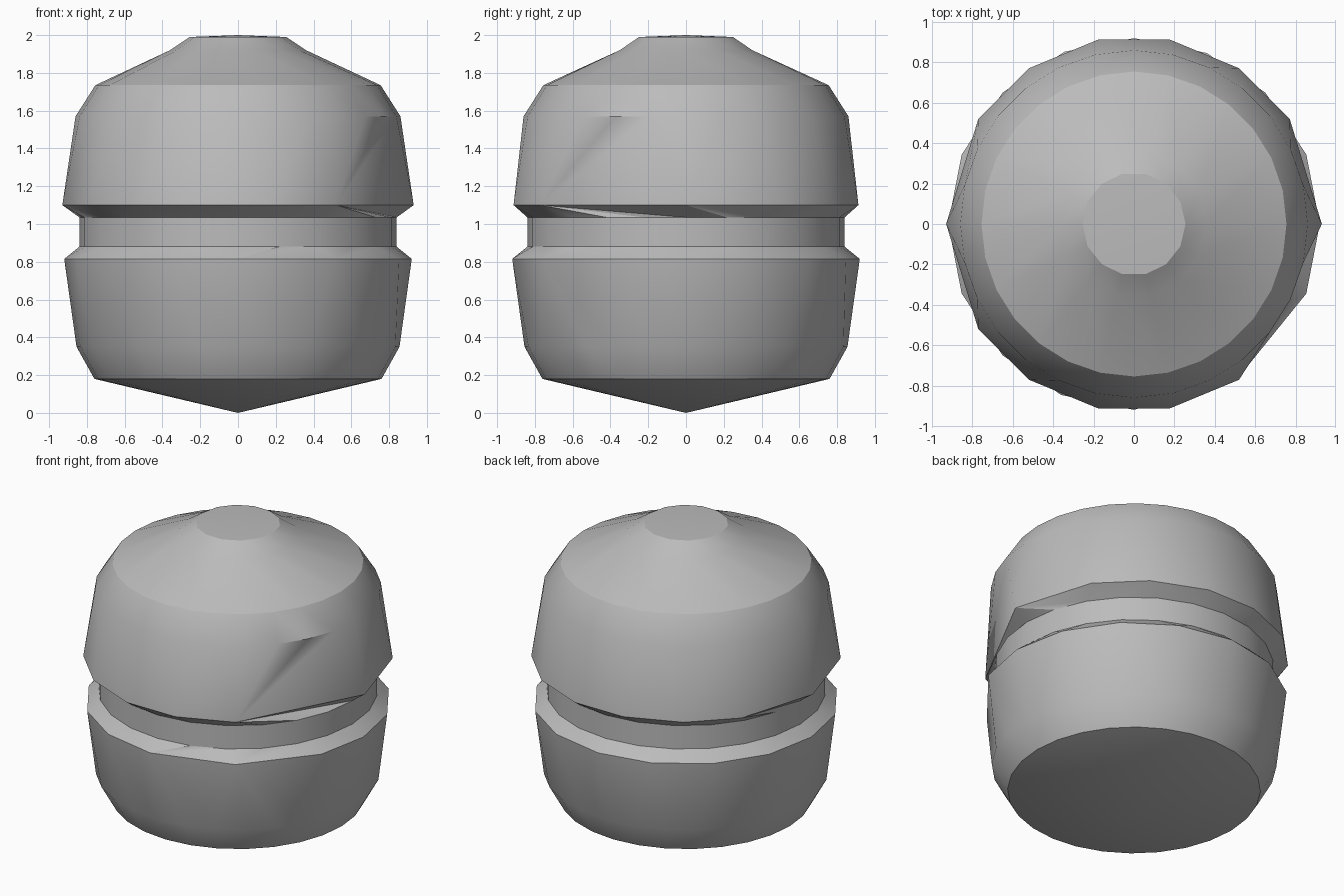
import bpy, bmesh, math

default = bpy.data.objects.get("Cube")
if default:
    bpy.data.objects.remove(default, do_unlink=True)

GREY = (0.5, 0.5, 0.5, 1)
mat = bpy.data.materials.new("plain grey")
mat.use_nodes = True
mat.diffuse_color = GREY
mat.node_tree.nodes["Principled BSDF"].inputs["Base Color"].default_value = GREY


def even(n):
    return [360 * i / n for i in range(n)]


def bridge(bm, a, b):
    """Zip two rings of (angle, vertex) with triangles, in order of angle."""
    i = j = 0
    while i < len(a) or j < len(b):
        va, vb = a[i % len(a)][1], b[j % len(b)][1]
        next_a = a[(i + 1) % len(a)][0] + 360 * ((i + 1) // len(a))
        next_b = b[(j + 1) % len(b)][0] + 360 * ((j + 1) // len(b))
        if j >= len(b) or (i < len(a) and next_a <= next_b):
            bm.faces.new((va, a[(i + 1) % len(a)][1], vb))
            i += 1
        else:
            bm.faces.new((va, b[(j + 1) % len(b)][1], vb))
            j += 1


def lathe(name, profile):
    """Build a faceted turned part from (radius, height, angles) rings."""
    bm = bmesh.new()
    rings = []
    for r, z, angles in profile:
        if r == 0:
            rings.append([(0, bm.verts.new((0, 0, z)))])
            continue
        rings.append([(t, bm.verts.new((r * math.cos(math.radians(t)),
                                        r * math.sin(math.radians(t)), z)))
                      for t in angles])
    for low, high in zip(rings, rings[1:]):
        if len(low) == 1 or len(high) == 1:
            tip, ring = (low, high) if len(low) == 1 else (high, low)
            for k in range(len(ring)):
                a, b = ring[k][1], ring[(k + 1) % len(ring)][1]
                bm.faces.new((a, tip[0][1], b) if tip is low else (a, b, tip[0][1]))
        else:
            bridge(bm, low, high)
    mesh = bpy.data.meshes.new(name)
    bm.to_mesh(mesh)
    bm.free()
    mesh.materials.append(mat)
    ob = bpy.data.objects.new(name, mesh)
    bpy.context.collection.objects.link(ob)
    bpy.ops.object.select_all(action="DESELECT")
    ob.select_set(True)
    bpy.context.view_layer.objects.active = ob
    bpy.ops.object.shade_smooth_by_angle(angle=math.radians(30))
    return ob


# Coarse, uneven rims where the two shells flare out
lower_rim = [0, 22, 45, 67, 90, 112, 135, 158, 180, 202, 225, 247, 270, 304, 338]
upper_rim = [0, 34, 56, 79, 101, 124, 146, 180, 214, 236, 259, 281, 304]
fine, middle, small = even(28), even(24), even(14)

# Lower shell with its pointed underside
lathe("lower_shell", [(0, 0, None), (0.76, 0.18, fine), (0.855, 0.35, fine),
                      (0.92, 0.815, lower_rim), (0.84, 0.88, middle)])
# Recessed band between the shells
lathe("waist_band", [(0.84, 0.88, middle), (0.84, 1.035, middle)])
# Upper shell with rounded shoulder
lathe("upper_shell", [(0.84, 1.035, middle), (0.93, 1.10, upper_rim),
                      (0.86, 1.57, fine), (0.755, 1.735, fine)])
# Shallow sloping roof and its small cap
lathe("roof", [(0.755, 1.735, fine), (0.36, 1.92, small),
               (0.255, 1.99, small), (0, 2.0, None)])
